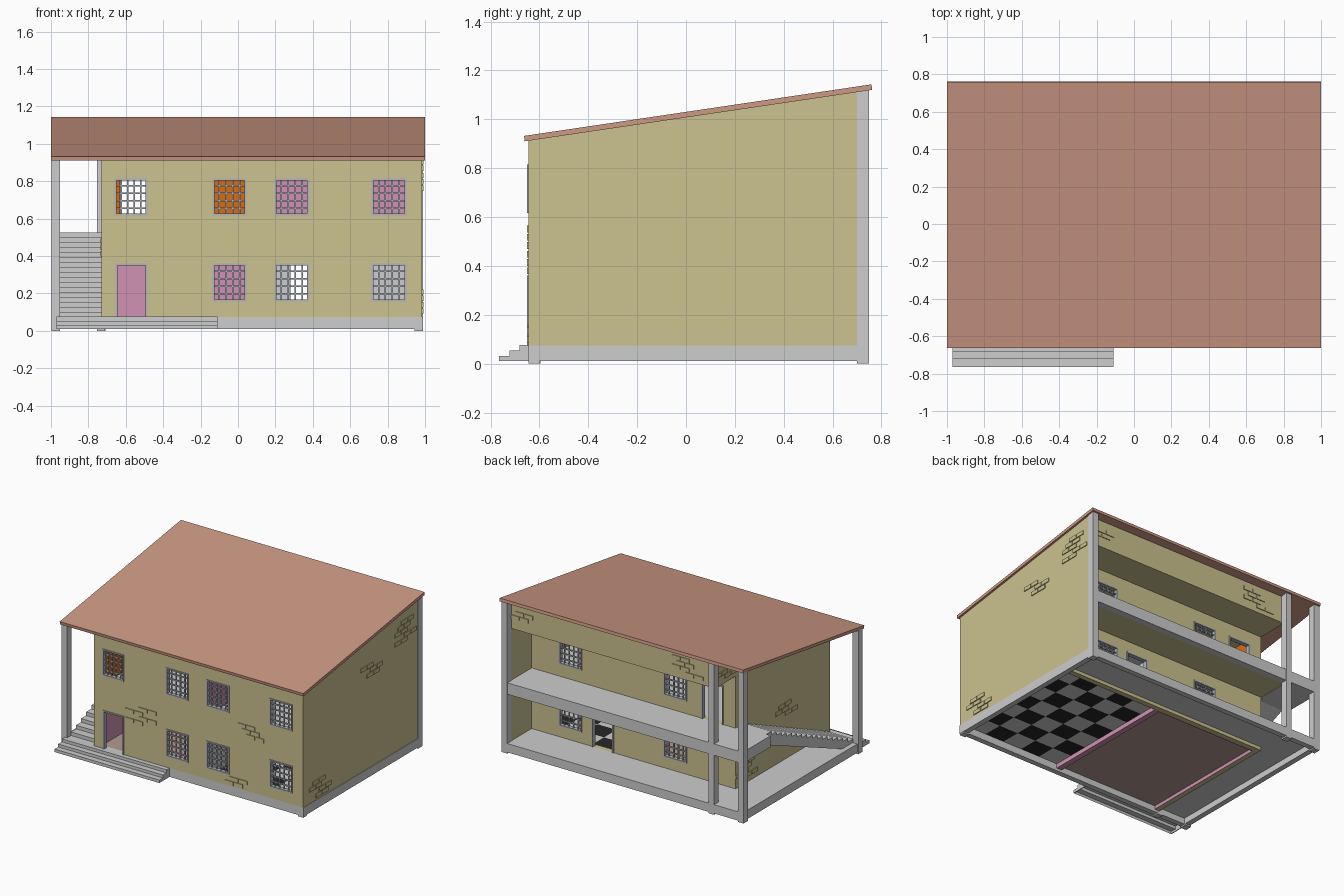
import bpy, bmesh, random
from mathutils import Vector

cube = bpy.data.objects.get("Cube")
if cube:
    bpy.data.objects.remove(cube, do_unlink=True)
random.seed(4)


def material(name, r, g, b):
    lin = [((c / 255 + 0.055) / 1.055) ** 2.4 for c in (r, g, b)] + [1]
    m = bpy.data.materials.new(name)
    m.use_nodes = True
    m.diffuse_color = lin
    m.node_tree.nodes["Principled BSDF"].inputs["Base Color"].default_value = lin
    return m


WALL = material("sandy wall", 204, 194, 143)
GREY = material("concrete grey", 205, 205, 205)
ROOF = material("terracotta roof", 204, 152, 132)
PINK = material("pink plaster", 208, 146, 178)
ORANGE = material("orange plaster", 216, 108, 16)
BARS = material("window grey", 178, 182, 190)
BLACK = material("black tile", 38, 38, 38)
FLOOR = material("rose floor", 180, 155, 148)


def finish(name, bm, mats):
    bmesh.ops.recalc_face_normals(bm, faces=bm.faces)
    me = bpy.data.meshes.new(name)
    bm.to_mesh(me)
    bm.free()
    for m in mats:
        me.materials.append(m)
    ob = bpy.data.objects.new(name, me)
    bpy.context.collection.objects.link(ob)
    return ob


def add_box(bm, x0, x1, y0, y1, z0, z1):
    vs = bmesh.ops.create_cube(bm, size=1)["verts"]
    for v in vs:
        v.co = Vector((x1 if v.co.x > 0 else x0, y1 if v.co.y > 0 else y0, z1 if v.co.z > 0 else z0))


def boxes(name, mat, *dims):
    bm = bmesh.new()
    for d in dims:
        add_box(bm, *d)
    return finish(name, bm, [mat])


def prism(name, mat, pts, x0, x1):
    # side profile in y and z, extruded along x
    bm = bmesh.new()
    f = bm.faces.new([bm.verts.new((x0, y, z)) for y, z in pts])
    new = bmesh.ops.extrude_face_region(bm, geom=[f])["geom"]
    bmesh.ops.translate(bm, vec=(x1 - x0, 0, 0), verts=[v for v in new if isinstance(v, bmesh.types.BMVert)])
    return finish(name, bm, [mat])


# Main dimensions
XL, XR, YF, YB, YV = -0.73, 0.985, -0.645, 0.46, 0.70
T, BASE, SLAB, TOP, SPLIT = 0.04, 0.075, 0.525, 0.91, 0.15


def room_slot(p):
    # plaster colour of whichever room the point lies in
    if not (XL + T < p.x < XR - T and YF + T < p.y < YB - T):
        return 0
    if p.z < 0.48:
        return 1 if p.x < SPLIT else 3
    return 2 if p.x < SPLIT else 1


def wall(name, along_x, u0, u1, p0, p1, z0, holes=(), cuts=()):
    # wall panel with openings, inner faces painted per room
    us = sorted({u0, u1, *cuts, *[h[0] for h in holes], *[h[1] for h in holes]})
    zs = sorted({z0, TOP, 0.48, *[h[2] for h in holes], *[h[3] for h in holes]})
    bm = bmesh.new()
    grid = {}

    def vert(u, z):
        if (u, z) not in grid:
            grid[u, z] = bm.verts.new((u, p0, z) if along_x else (p0, u, z))
        return grid[u, z]
    for a, b in zip(us, us[1:]):
        for c, d in zip(zs, zs[1:]):
            mu, mz = (a + b) / 2, (c + d) / 2
            if not any(h[0] < mu < h[1] and h[2] < mz < h[3] for h in holes):
                bm.faces.new([vert(a, c), vert(b, c), vert(b, d), vert(a, d)])
    new = bmesh.ops.extrude_face_region(bm, geom=bm.faces[:])["geom"]
    vec = (0, p1 - p0, 0) if along_x else (p1 - p0, 0, 0)
    bmesh.ops.translate(bm, vec=vec, verts=[v for v in new if isinstance(v, bmesh.types.BMVert)])
    bmesh.ops.recalc_face_normals(bm, faces=bm.faces)
    bm.normal_update()
    for f in bm.faces:
        f.material_index = room_slot(f.calc_center_median() + f.normal * 0.004)
    return finish(name, bm, [WALL, PINK, ORANGE, GREY])


def frame(name, hole, y, door=False):
    # surround, plus a grille for windows
    a, b, c, d = hole
    w, y0, y1 = 0.01, y - 0.016, y + 0.016
    parts = [(a, a + w, y0, y1, c, d), (b - w, b, y0, y1, c, d), (a, b, y0, y1, d - w, d)]
    if not door:
        parts.append((a, b, y0, y1, c, c + w))
        for i in range(1, 5):
            x = a + (b - a) * i / 5
            z = c + (d - c) * i / 5
            parts.append((x - 0.004, x + 0.004, y - 0.004, y + 0.004, c, d))
            parts.append((a, b, y - 0.005, y + 0.005, z - 0.004, z + 0.004))
    boxes(name, BARS, *parts)


# Openings as x0, x1, z0, z1
low, high = (0.157, 0.36), (0.617, 0.815)
cols = [(-0.136, 0.045), (0.195, 0.38), (0.714, 0.90)]
front_windows = [c + z for c in cols for z in (low, high)] + [(-0.66, -0.484) + high]
front_door = (-0.655, -0.484, BASE, 0.36)
back_windows = [c + z for c in ((0.53, 0.72), (-0.33, -0.14)) for z in (low, high)]
back_doors = [(0.27, 0.45, BASE, 0.36), (-0.63, -0.45, SLAB, 0.815)]

# Walls
wall("front_wall", True, XL, XR, YF, YF + T, BASE, front_windows + [front_door], [XL + T, SPLIT, XR - T])
wall("back_wall", True, XL, XR - T, YB, YB - T, 0.03, back_windows + back_doors, [XL + T, SPLIT])
wall("left_wall", False, YF + T, YV, XR, XR - T, BASE, (), [YB, YB - T])
wall("right_wall", False, YF + T, YB - T, XL, XL + T, 0.03)
wall("partition", False, YF + T, YB - T, SPLIT - 0.02, SPLIT + 0.02, 0.03)
boxes("partition_foot", PINK, (SPLIT - 0.021, SPLIT + 0.021, YF + T, YB - T, 0.029, 0.06),
      (XL + T, SPLIT, YB - T - 0.005, YB - T, 0.029, 0.06))

for i, h in enumerate(front_windows):
    frame(f"front_window_{i + 1}", h, YF + 0.01)
frame("front_door_frame", front_door, YF + 0.01, True)
for i, h in enumerate(back_windows):
    frame(f"back_window_{i + 1}", h, YB - 0.01)
for i, h in enumerate(back_doors):
    frame(f"back_door_frame_{i + 1}", h, YB - 0.01, True)

# Gables, back fascia, ceiling and roof
slope = 0.148


def roof_z(y):
    return TOP + (y + 0.66) * slope


gable = [(YF, TOP), (YV, TOP), (YV, roof_z(YV)), (YF, roof_z(YF))]
prism("left_gable", WALL, gable, XR - T, XR)
prism("right_gable", WALL, gable, XL, XL + T)
prism("back_fascia", WALL, [(YV - T, TOP), (YV, TOP), (YV, roof_z(YV)), (YV - T, roof_z(YV - T))], XL + T, XR - T)
boxes("ceiling", WALL, (XL + T, XR - T, YF + T, YV - T, TOP, TOP + 0.01))
prism("roof", ROOF, [(-0.66, TOP), (0.762, roof_z(0.762)), (0.759, 1.143), (-0.663, 0.932)], -1, 1)

# Plinth skirt and ground floors
E = 0.99
boxes("plinth", GREY, (-E, E, YF, YF + T, 0.01, BASE), (-E, E, 0.71, 0.75, 0.01, BASE),
      (-E, -E + T, YF + T, 0.71, 0.01, BASE), (E - T, E, YF + T, 0.71, 0.01, BASE))
boxes("veranda_floor", GREY, (-0.95, 0.95, YB, 0.71, 0.055, BASE), (-0.95, XL, YF + T, YB, 0.055, BASE))
boxes("rose_room_floor", FLOOR, (XL + T, SPLIT - 0.02, YF + T, YB - T, 0.055, BASE))
bm = bmesh.new()
bmesh.ops.create_grid(bm, x_segments=5, y_segments=7, size=0.5)
for f in bm.faces:
    c = f.calc_center_median()
    f.material_index = (int((c.x + 0.5) * 5) + int((c.y + 0.5) * 7)) % 2
for v in bm.verts:
    v.co = Vector((0.56 + v.co.x * 0.78, -0.0925 + v.co.y * 1.025, 0.062))
finish("checker_floor", bm, [GREY, BLACK])

# Upper floor with sandy underside, edge beam and stair landing
boxes("upper_floor", GREY, (XL + T, XR - T, YF + T, YB - T, 0.45, SLAB), (XL, XR - T, YB, YV, 0.45, SLAB))
boxes("upper_floor_underside", WALL, (XL, XR - T, YB, YV, 0.442, 0.45))
boxes("edge_beam", GREY, (-E, E, YV, 0.748, 0.44, SLAB))
boxes("landing", GREY, (-E, XL, YB - 0.04, YV, 0.44, SLAB))

# Columns and their feet
for i, (x, y) in enumerate([(-0.998, YF), (-0.998, 0.70), (-0.755, 0.70), (0.943, 0.70)]):
    prism(f"column_{i + 1}", GREY, [(y, 0), (y + 0.05, 0), (y + 0.05, roof_z(y + 0.05)), (y, roof_z(y))], x, x + 0.047)
boxes("front_feet", GREY, (-0.755, -0.71, YF, YF + 0.045, 0, 0.02), (0.943, 0.988, YF, YF + 0.045, 0, 0.02))

# Side staircase
n, y0, y1 = 17, -0.60, YB - 0.04
run, rise = (y1 - y0) / n, (SLAB - BASE) / n
steps = []
for i in range(n):
    steps += [(y0 + i * run, BASE + i * rise), (y0 + i * run, BASE + (i + 1) * rise)]
steps += [(y1, SLAB), (y1, SLAB - 0.08), (y0 + 0.13, BASE)]
prism("side_stairs", GREY, steps, -0.953, XL)

# Front steps, hollow below with closed ends
tread = []
for i in range(3):
    y = -0.765 + i * 0.042
    tread += [(y, 0.01 + i * 0.022), (y, 0.032 + i * 0.022)]
tread.append((YF, BASE))
under = [(y + 0.008, z - 0.007) for y, z in reversed(tread[1:-1])]
prism("front_steps", GREY, tread + [(YF, 0.065)] + under, -0.97, -0.11)
for x in (-0.97, -0.116):
    prism("step_end", GREY, tread + [(YF, 0.01)], x, x + 0.006)


# Raised brick patches: wall face, position along the wall, height, rows
def bricks(name, side, u, z, rows):
    bm = bmesh.new()
    w, h, gap, out = 0.075, 0.034, 0.006, 0.006
    for r in range(rows):
        start = random.choice((0, 1)) * w + (r % 2) * w / 2
        for k in range(2):
            a = u - w * 1.5 + start + k * w
            b, c = a + w - gap, z + (r - rows / 2) * h
            d = c + h - gap
            if side == "front":
                add_box(bm, a, b, YF - out, YF + out, c, d)
            elif side == "back":
                add_box(bm, a, b, YV - out, YV + out, c, d)
            else:
                x = XR if side == "left" else XL
                add_box(bm, x - out, x + out, a, b, c, d)
    finish(name, bm, [WALL])


for i, patch in enumerate([
        ("front", -0.36, 0.40, 4), ("front", 0.56, 0.52, 3), ("front", 0.46, 0.12, 2),
        ("left", -0.46, 0.16, 4), ("left", 0.14, 0.80, 3), ("left", 0.54, 0.94, 5),
        ("back", 0.84, 1.02, 2), ("back", -0.52, 1.01, 4),
        ("right", 0.32, 0.20, 5), ("right", -0.15, 0.45, 3), ("right", 0.56, 0.98, 2)]):
    bricks(f"brick_patch_{i + 1}", *patch)
